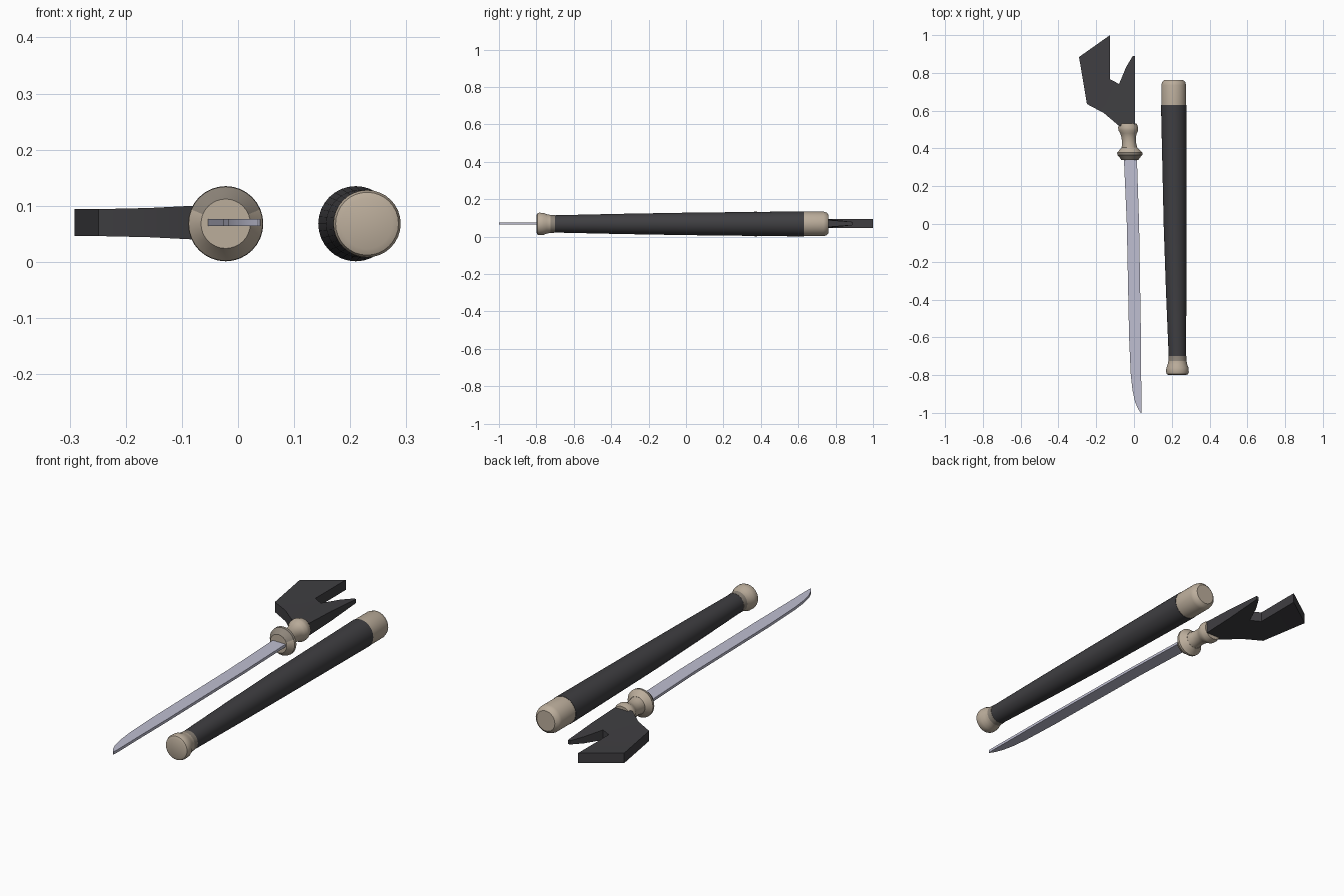
import bpy, bmesh, math
from mathutils import Vector

if "Cube" in bpy.data.objects:
    bpy.data.objects.remove(bpy.data.objects["Cube"])


def material(name, rgb):
    m = bpy.data.materials.new(name)
    m.diffuse_color = (*rgb, 1)
    m.use_nodes = True
    m.node_tree.nodes["Principled BSDF"].inputs["Base Color"].default_value = m.diffuse_color
    return m


DARK = material("charcoal", (0.05, 0.049, 0.054))
BONE = material("bone", (0.50, 0.42, 0.33))
TAUPE = material("taupe", (0.27, 0.235, 0.195))
STEEL = material("pale_steel", (0.52, 0.52, 0.64))
ZC = 0.068


def finish(name, bm, mats, angle=35, rule=None):
    bmesh.ops.recalc_face_normals(bm, faces=bm.faces)
    for f in bm.faces:
        f.smooth = True
        if rule and rule(f.calc_center_median()):
            f.material_index = 1
    me = bpy.data.meshes.new(name)
    bm.to_mesh(me)
    bm.free()
    for m in mats:
        me.materials.append(m)
    me.set_sharp_from_angle(angle=math.radians(angle))
    ob = bpy.data.objects.new(name, me)
    bpy.context.collection.objects.link(ob)
    return ob


def loft(bm, rings):
    """Skin a list of equal-length point rings and cap both ends."""
    vs = [[bm.verts.new(p) for p in r] for r in rings]
    n = len(vs[0])
    for a, b in zip(vs, vs[1:]):
        for i in range(n):
            j = (i + 1) % n
            bm.faces.new((a[i], a[j], b[j], b[i]))
    bm.faces.new(vs[0])
    bm.faces.new(vs[-1])


def turned(name, profile, mats, rule=None, sides=32):
    """Round part along y from (y, centre x, radius) rings."""
    bm = bmesh.new()
    loft(bm, [[(cx + r * math.cos(2 * math.pi * i / sides), y,
                ZC + r * math.sin(2 * math.pi * i / sides))
               for i in range(sides)] for y, cx, r in profile])
    return finish(name, bm, mats, rule=rule)


# Scabbard: tapered body with a cap at each end
turned("scabbard_body", [(-0.71, 0.230, 0.046), (-0.35, 0.223, 0.054),
                         (0.0, 0.217, 0.060), (0.63, 0.210, 0.067)], [DARK])
turned("scabbard_throat_cap", [(0.62, 0.210, 0.0655), (0.735, 0.210, 0.0655),
                               (0.752, 0.210, 0.061), (0.763, 0.210, 0.048)], [BONE])
turned("scabbard_end_cap", [(-0.70, 0.230, 0.047), (-0.725, 0.230, 0.048),
                            (-0.745, 0.230, 0.052), (-0.762, 0.230, 0.059),
                            (-0.785, 0.230, 0.060), (-0.795, 0.230, 0.056),
                            (-0.80, 0.230, 0.045)],
       [BONE, TAUPE], rule=lambda c: c.y > -0.73)

# Guard, grip and collar
turned("guard", [(0.338, -0.022, 0.044), (0.352, -0.022, 0.054),
                 (0.366, -0.022, 0.066), (0.378, -0.022, 0.067),
                 (0.392, -0.023, 0.054), (0.405, -0.024, 0.042)],
       [BONE, TAUPE],
       rule=lambda c: c.y < 0.375 and c.z > 0.088 and
       math.hypot(c.x + 0.022, c.z - ZC) > 0.046)
turned("grip", [(0.40, -0.024, 0.042), (0.43, -0.026, 0.037),
                (0.46, -0.028, 0.038), (0.48, -0.029, 0.044),
                (0.495, -0.030, 0.052), (0.51, -0.031, 0.053),
                (0.532, -0.032, 0.046)], [BONE])

# Blade: thin section, leading edge sweeping across to the tip
bm = bmesh.new()
T = 0.0065
loft(bm, [[(a, y, 0.07 - T), (b, y, 0.07 - T), (b, y, 0.07 + T), (a, y, 0.07 + T)]
          for y, a, b in [(0.36, -0.054, 0.015), (0.0, -0.038, 0.027),
                          (-0.6, -0.026, 0.037), (-0.8, -0.017, 0.038),
                          (-0.88, -0.008, 0.039), (-0.94, 0.005, 0.040),
                          (-0.98, 0.022, 0.040), (-1.0, 0.036, 0.039)]])
finish("blade", bm, [STEEL])

# Forked pommel: outline points (x, y, half thickness) joined as a solid
P = [(-0.080, 0.520, 0.030), (0.005, 0.520, 0.030), (0.005, 0.700, 0.023),
     (0.005, 0.889, 0.009), (-0.007, 0.889, 0.009), (-0.042, 0.830, 0.016),
     (-0.079, 0.741, 0.024), (-0.127, 0.767, 0.024), (-0.127, 1.0, 0.024),
     (-0.291, 0.884, 0.024), (-0.249, 0.635, 0.024), (-0.159, 0.587, 0.026)]
CELLS = [(0, 1, 2, 6), (0, 6, 11), (11, 6, 7, 10), (10, 7, 8, 9),
         (6, 2, 5), (5, 2, 3, 4)]
bm = bmesh.new()
top = [bm.verts.new((x, y, 0.07 + t)) for x, y, t in P]
low = [bm.verts.new((x, y, 0.07 - t)) for x, y, t in P]
for c in CELLS:
    bm.faces.new([top[i] for i in c])
    bm.faces.new([low[i] for i in reversed(c)])
for i in range(len(P)):
    j = (i + 1) % len(P)
    bm.faces.new((top[j], top[i], low[i], low[j]))
# soften the grip end and the slim horn
soft = [e for e in bm.edges if len(e.link_faces) == 2
        and all(v.co.x > -0.1 for v in e.verts)
        and abs(e.verts[0].co.z - e.verts[1].co.z) < 0.016
        and e.calc_face_angle() > 0.8]
bmesh.ops.bevel(bm, geom=soft, offset=0.007, segments=2, affect='EDGES',
                profile=0.5, clamp_overlap=True)
finish("forked_pommel", bm, [DARK], angle=30)
